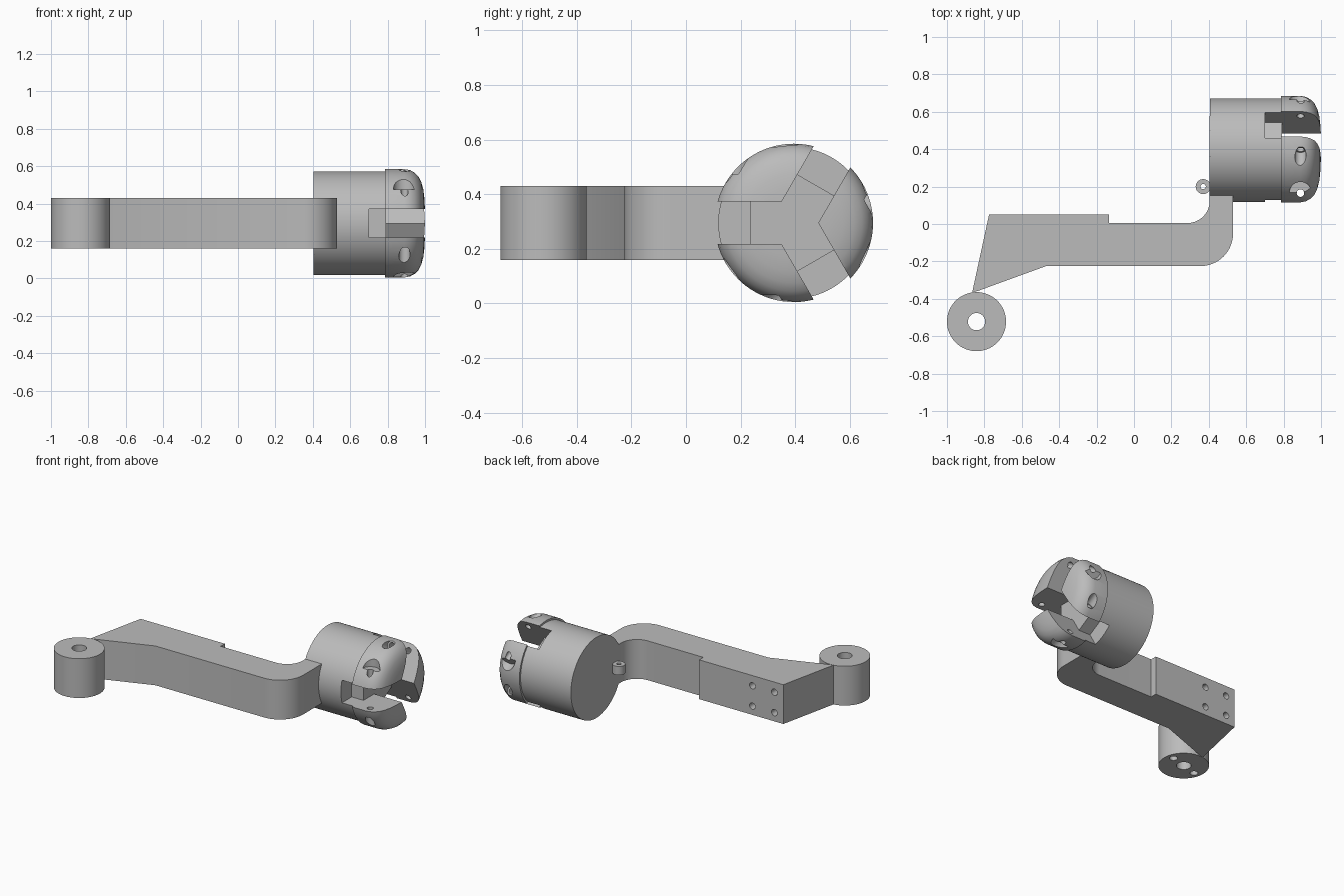
import bpy, bmesh, math
from mathutils import Matrix, Vector

if "Cube" in bpy.data.objects:
    bpy.data.objects.remove(bpy.data.objects["Cube"])

grey = bpy.data.materials.new("machined_grey")
grey.use_nodes = True
grey.diffuse_color = (0.5, 0.5, 0.5, 1)
grey.node_tree.nodes["Principled BSDF"].inputs["Base Color"].default_value = (0.5, 0.5, 0.5, 1)

Z0, Z1 = 0.16, 0.43                       # arm bottom and top
DRUM = Vector((0, 0.395, 0.295))          # drum axis runs along x here


def finish(name, bm):
    bmesh.ops.recalc_face_normals(bm, faces=bm.faces)
    mesh = bpy.data.meshes.new(name)
    bm.to_mesh(mesh)
    bm.free()
    mesh.materials.append(grey)
    ob = bpy.data.objects.new(name, mesh)
    bpy.context.collection.objects.link(ob)
    return ob


def prism(name, outline, low, high):
    bm = bmesh.new()
    face = bm.faces.new([bm.verts.new((x, y, low)) for x, y in outline])
    new = bmesh.ops.extrude_face_region(bm, geom=[face])["geom"]
    bmesh.ops.translate(bm, vec=(0, 0, high - low),
                        verts=[v for v in new if isinstance(v, bmesh.types.BMVert)])
    return finish(name, bm)


def rod(name, start, end, radius, sides=64):
    start, end = Vector(start), Vector(end)
    axis = end - start
    turn = axis.to_track_quat("Z", "Y").to_matrix().to_4x4()
    bm = bmesh.new()
    bmesh.ops.create_cone(bm, cap_ends=True, segments=sides, radius1=radius, radius2=radius,
                          depth=axis.length, matrix=Matrix.Translation((start + end) / 2) @ turn)
    return finish(name, bm)


def block(name, low, high, matrix):
    low, high = Vector(low), Vector(high)
    bm = bmesh.new()
    bmesh.ops.create_cube(bm, size=1, matrix=matrix @ Matrix.Translation((low + high) / 2)
                          @ Matrix.Diagonal((*(high - low), 1)))
    return finish(name, bm)


def lathe_x(name, profile, steps=96):
    bm = bmesh.new()
    verts = [bm.verts.new((x, DRUM.y, DRUM.z + r)) for x, r in profile]
    edges = [bm.edges.new(pair) for pair in zip(verts, verts[1:])]
    bmesh.ops.spin(bm, geom=verts + edges, cent=DRUM, axis=(1, 0, 0),
                   angle=math.tau, steps=steps)
    bmesh.ops.remove_doubles(bm, verts=bm.verts, dist=0.0002)
    return finish(name, bm)


def cut(target, cutter):
    cutter.hide_render = True
    mod = target.modifiers.new("cut", "BOOLEAN")
    mod.operation, mod.solver, mod.object = "DIFFERENCE", "EXACT", cutter
    bpy.context.view_layer.objects.active = target
    bpy.ops.object.modifier_apply(modifier=mod.name)
    bpy.data.objects.remove(cutter)


def arc(cx, cy, r, start, end, steps=16):
    angles = [math.radians(start + (end - start) * i / steps) for i in range(steps + 1)]
    return [(cx + r * math.cos(a), cy + r * math.sin(a)) for a in angles]


# Bent arm with a raised mounting pad and a tapered foot
outline = [(-0.865, -0.365), (-0.775, 0.05), (-0.135, 0.05), (-0.135, 0.005)]
outline += arc(0.285, 0.125, 0.12, -90, 0)
outline += [(0.405, 0.22), (0.53, 0.22)]
outline += arc(0.355, -0.05, 0.175, 0, -90)
outline += [(-0.47, -0.225), (-0.835, -0.358)]
arm = prism("arm", outline, Z0, Z1)
for x in (-0.707, -0.54):
    for z in (0.22, 0.36):
        cut(arm, rod("pad_hole", (x, 0.1, z), (x, -0.04, z), 0.022, 32))

# Pivot boss with a through bore and two blind holes underneath
px, py = -0.842, -0.522
pivot = rod("pivot_boss", (px, py, Z0), (px, py, Z1), 0.158)
cut(pivot, rod("bore", (px, py, 0), (px, py, 0.6), 0.046, 48))
for side in (-1, 1):
    hx, hy = px + side * 0.108, py + side * 0.03
    cut(pivot, rod("pin_hole", (hx, hy, 0), (hx, hy, 0.26), 0.025, 32))

# Drum body, and the domed head that becomes three jaws
drum = rod("drum_body", (0.405, DRUM.y, DRUM.z), (0.79, DRUM.y, DRUM.z), 0.277, 96)
jaws = lathe_x("jaws", [(0.787, 0), (0.787, 0.29), (0.89, 0.29), (0.92, 0.284), (0.945, 0.27),
                        (0.965, 0.25), (0.98, 0.22), (0.991, 0.18), (0.997, 0.13),
                        (1.0, 0.07), (1.0, 0)])
for i in range(3):
    frame = Matrix.Translation(DRUM) @ Matrix.Rotation(i * math.tau / 3, 4, "X")
    # Radial slot between jaws and the matching notch in the drum
    cut(jaws, block("slot", (0.7, -0.4, -0.0775), (1.1, 0, 0.0775), frame))
    cut(drum, block("notch", (0.7, -0.4, -0.0775), (0.9, -0.16, 0.0775), frame))
    # Clamp bolt hole across the slot, counterbored on one side
    for low, high, radius in ((-0.4, 0.4, 0.02), (-0.4, -0.13, 0.03), (0.18, 0.4, 0.06)):
        cut(jaws, rod("bolt_hole", frame @ Vector((0.89, -0.23, low)),
                      frame @ Vector((0.89, -0.23, high)), radius, 40))

# Small eyelet on the back of the drum
eyelet = rod("eyelet", (0.37, 0.2, 0.265), (0.37, 0.2, 0.325), 0.04, 48)
cut(eyelet, rod("eyelet_hole", (0.37, 0.2, 0.2), (0.37, 0.2, 0.4), 0.014, 32))

# Smooth the round surfaces, keep machined edges sharp
bpy.ops.object.select_all(action="DESELECT")
for ob in (arm, pivot, drum, jaws, eyelet):
    ob.select_set(True)
bpy.context.view_layer.objects.active = arm
bpy.ops.object.shade_smooth_by_angle(angle=math.radians(30))
